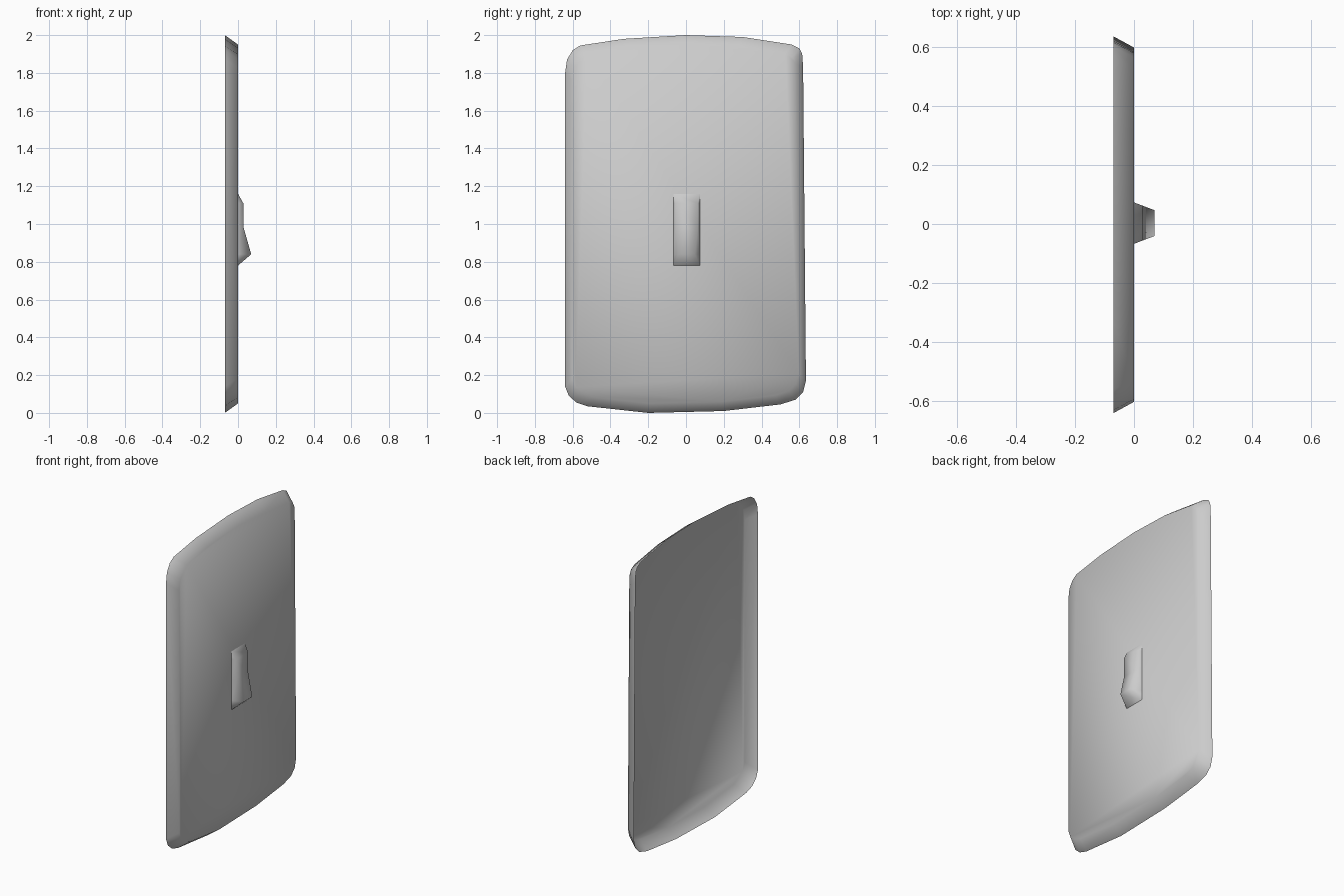
import bpy

cube = bpy.data.objects.get("Cube")
if cube:
    bpy.data.objects.remove(cube, do_unlink=True)

# One plain grey for the whole model
grey = bpy.data.materials.new("plain_grey")
grey.use_nodes = True
colour = (0.6, 0.6, 0.6, 1)
grey.diffuse_color = colour
grey.node_tree.nodes["Principled BSDF"].inputs["Base Color"].default_value = colour


def make_part(name, verts, faces):
    mesh = bpy.data.meshes.new(name)
    mesh.from_pydata(verts, [], faces)
    mesh.materials.append(grey)
    mesh.shade_smooth()
    obj = bpy.data.objects.new(name, mesh)
    bpy.context.collection.objects.link(obj)
    return obj


# Wall plate: an open-backed shell, flared from the flat face to the rear rim
outline = [(-0.64, 0.14), (-0.62, 0.09), (-0.58, 0.055), (-0.52, 0.035),
           (-0.2, 0), (0.2, 0.01), (0.5, 0.045), (0.58, 0.07),
           (0.62, 0.11), (0.635, 0.17),
           (0.62, 1.83), (0.615, 1.9), (0.6, 1.93), (0.56, 1.95),
           (0.3, 1.99), (0, 2), (-0.33, 1.98), (-0.56, 1.945),
           (-0.6, 1.92), (-0.63, 1.87), (-0.64, 1.8)]
n = len(outline)
rim = [(-0.07, y, z) for y, z in outline]
face = [(0, y * 0.94, 1 + (z - 1) * 0.95) for y, z in outline]
walls = [(i, (i + 1) % n, n + (i + 1) % n, n + i) for i in range(n)]
make_part("wall_plate", rim + face, walls + [tuple(range(n, 2 * n))])

# Toggle: a tapered lever with a kinked front, standing on the plate
profile = [(0, 1.16), (0.028, 1.11), (0.03, 0.98), (0.07, 0.84), (0, 0.78)]
verts = []
for x, z in profile:
    half = 0.07 - x * 0.38
    for side in (-1, 1):
        verts += [(x, 0.003 + side * half, z), (0, 0.003 + side * 0.07, z)]

faces = []
for i in range(len(profile) - 1):
    a, b = i * 4, i * 4 + 4
    faces.append((a, b, b + 2, a + 2))              # front strip
    if i == 0:                                      # pointed upper sides
        faces += [(a, b + 1, b), (a + 2, b + 2, b + 3)]
    elif i == len(profile) - 2:                     # pointed lower sides
        faces += [(a, a + 1, b), (a + 2, b + 2, a + 3)]
    else:
        faces += [(a, a + 1, b + 1, b), (a + 2, b + 2, b + 3, a + 3)]
used = sorted({i for f in faces for i in f})
remap = {old: new for new, old in enumerate(used)}
make_part("toggle_lever", [verts[i] for i in used],
          [tuple(remap[i] for i in f) for f in faces])
